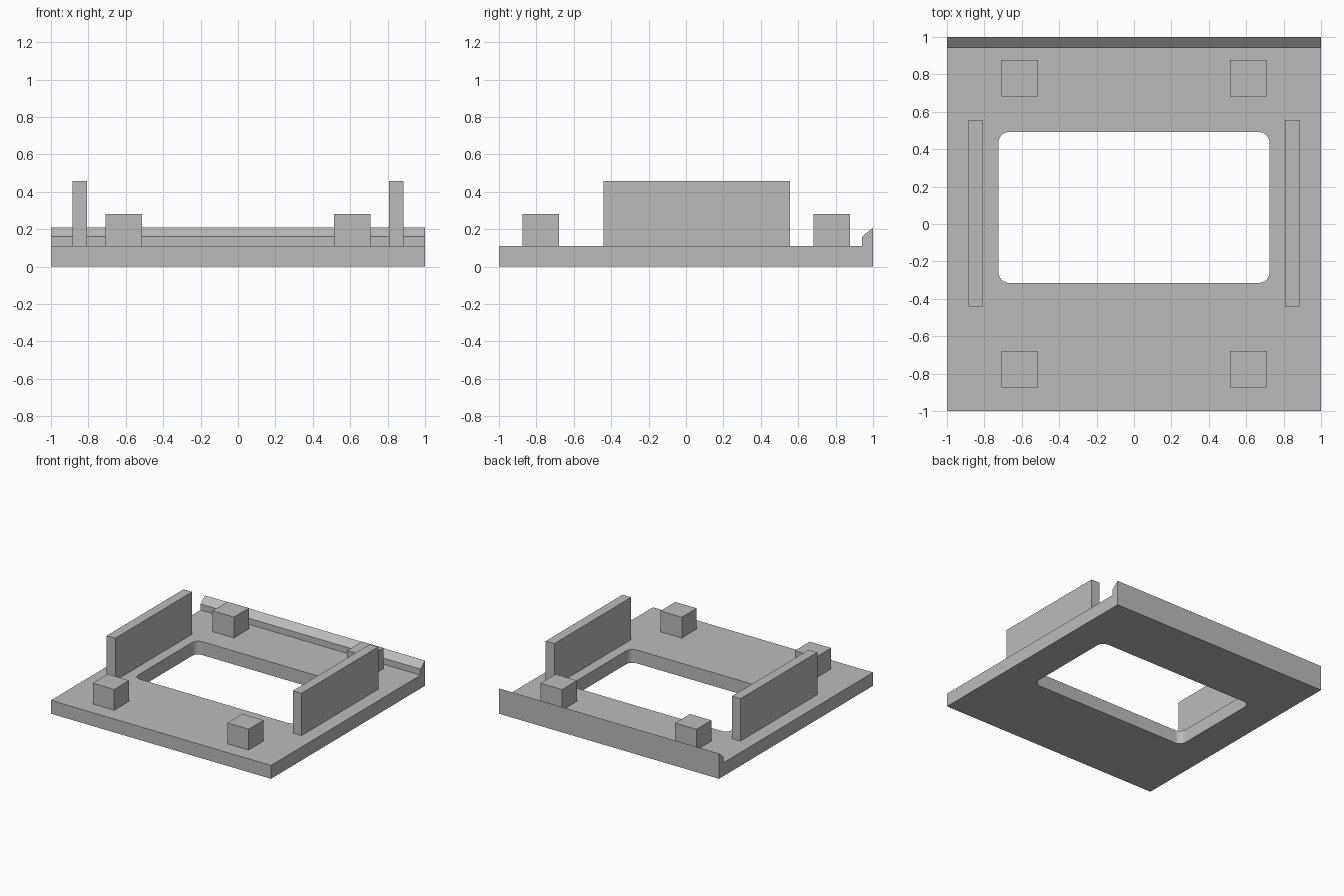
import bpy, bmesh
from mathutils import Matrix, Vector

cube = bpy.data.objects.get("Cube")
if cube:
    bpy.data.objects.remove(cube, do_unlink=True)

grey = bpy.data.materials.new("light grey")
grey.use_nodes = True
colour = (0.5, 0.5, 0.5, 1)
grey.diffuse_color = colour
grey.node_tree.nodes["Principled BSDF"].inputs["Base Color"].default_value = colour


def finish(name, bm):
    bmesh.ops.recalc_face_normals(bm, faces=bm.faces)
    mesh = bpy.data.meshes.new(name)
    bm.to_mesh(mesh)
    bm.free()
    mesh.materials.append(grey)
    obj = bpy.data.objects.new(name, mesh)
    bpy.context.collection.objects.link(obj)
    return obj


def box(name, low, high, corner=0):
    """Box between two corners, with optionally rounded upright edges."""
    low, high = Vector(low), Vector(high)
    bm = bmesh.new()
    bmesh.ops.create_cube(bm, size=1, matrix=Matrix.Translation((low + high) / 2)
                          @ Matrix.Diagonal((*(high - low), 1)))
    if corner:
        upright = [e for e in bm.edges
                   if abs(e.verts[0].co.z - e.verts[1].co.z) > 0.01]
        bmesh.ops.bevel(bm, geom=upright, offset=corner, segments=8,
                        profile=0.5, affect='EDGES')
    return finish(name, bm)


# Base plate and sloped back lip, one side profile swept across the width
profile = [(-1, 0), (1, 0), (1, 0.208), (0.942, 0.16), (0.942, 0.11), (-1, 0.11)]
bm = bmesh.new()
side = bm.faces.new([bm.verts.new((-1, y, z)) for y, z in profile])
swept = bmesh.ops.extrude_face_region(bm, geom=[side])["geom"]
bmesh.ops.translate(bm, vec=(2, 0, 0),
                    verts=[v for v in swept if isinstance(v, bmesh.types.BMVert)])
plate = finish("base_plate", bm)

# Rounded rectangular opening
cutter = box("opening_cutter", (-0.724, -0.315, -0.2), (0.724, 0.492, 0.4), 0.056)
cutter.hide_render = True
cutter.hide_viewport = False
cut = plate.modifiers.new("opening", 'BOOLEAN')
cut.operation = 'DIFFERENCE'
cut.solver = 'EXACT'
cut.object = cutter
bpy.context.view_layer.objects.active = plate
plate.select_set(True)
bpy.ops.object.modifier_apply(modifier=cut.name)
bpy.data.objects.remove(cutter, do_unlink=True)
bpy.ops.object.shade_smooth_by_angle()

# Side walls and corner blocks, mirrored left and right
for name, s in (("left", 1), ("right", -1)):
    x = 0.846 * s
    box(name + "_wall", (x - 0.039, -0.44, 0.11), (x + 0.039, 0.557, 0.458))
    x = 0.611 * s
    for end, y in (("front", -0.776), ("back", 0.779)):
        box(f"{end}_{name}_block", (x - 0.097, y - 0.097, 0.11),
            (x + 0.097, y + 0.097, 0.281))
